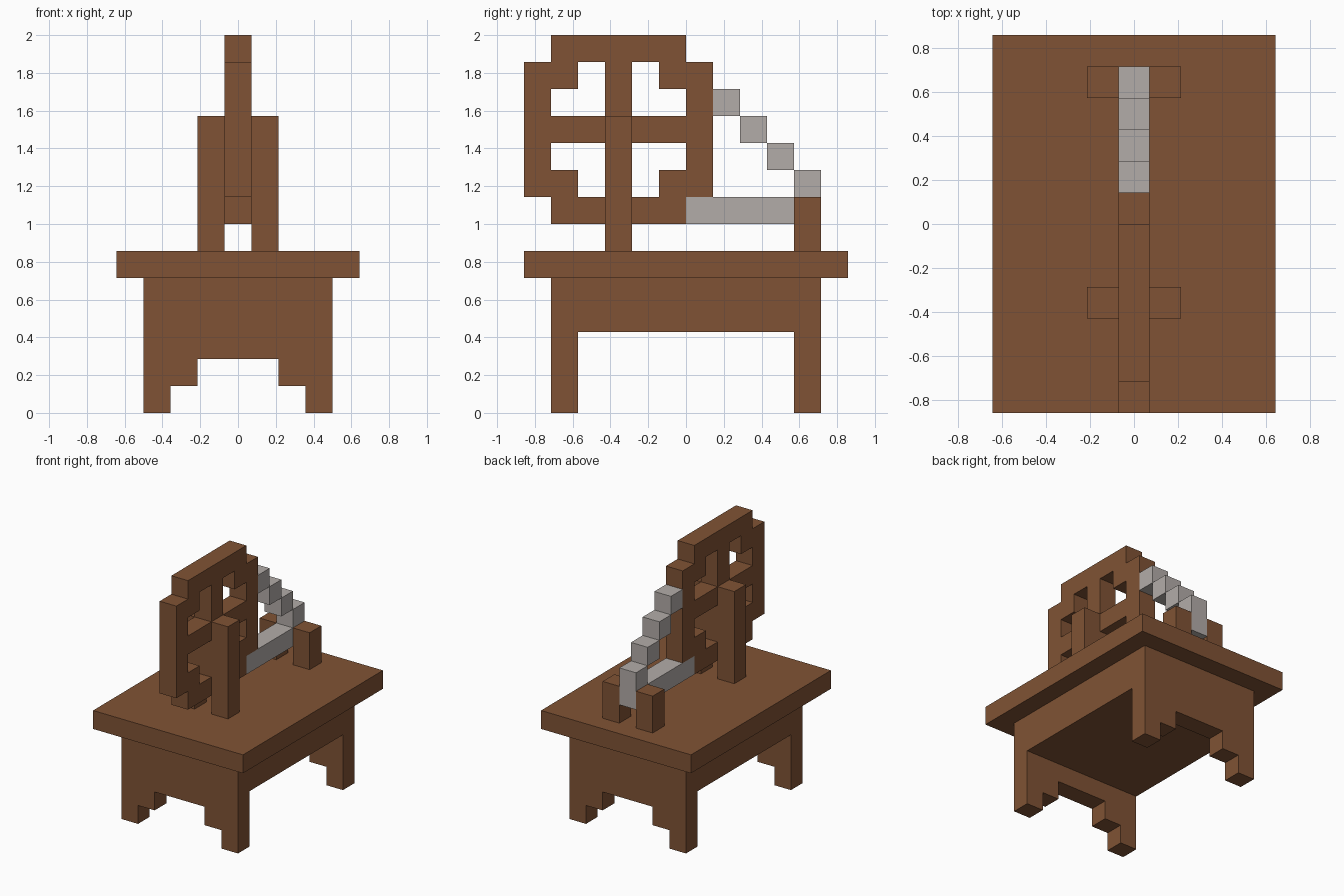
import bpy
import bmesh
from mathutils import Vector

U = 1 / 7  # one block

if "Cube" in bpy.data.objects:
    bpy.data.objects.remove(bpy.data.objects["Cube"])


def material(name, rgb):
    mat = bpy.data.materials.new(name)
    mat.use_nodes = True
    mat.diffuse_color = (*rgb, 1)
    mat.node_tree.nodes["Principled BSDF"].inputs["Base Color"].default_value = (*rgb, 1)
    return mat


wood = material("brown wood", (0.216, 0.086, 0.035))
wool = material("pale grey wool", (0.45, 0.415, 0.395))


def add_object(name, bm, mat):
    bmesh.ops.recalc_face_normals(bm, faces=bm.faces)
    mesh = bpy.data.meshes.new(name)
    bm.to_mesh(mesh)
    bm.free()
    mesh.materials.append(mat)
    obj = bpy.data.objects.new(name, mesh)
    bpy.context.collection.objects.link(obj)
    return obj


def box(name, x, y, z, mat):
    """Box from (low, high) ranges given in blocks."""
    bm = bmesh.new()
    bmesh.ops.create_cube(bm, size=1)
    for v in bm.verts:
        v.co = [U * (r[0] if c < 0 else r[1]) for c, r in zip(v.co, (x, y, z))]
    return add_object(name, bm, mat)


def fretwork(name, rows, origin, along, depth, mat):
    """One-block-thick panel cut to a pattern; rows run from top to bottom."""
    origin, along, depth = Vector(origin), Vector(along), Vector(depth)
    up = Vector((0, 0, 1))
    bm = bmesh.new()
    for k, row in enumerate(reversed(rows)):
        for i, mark in enumerate(row):
            if mark == "#":
                p = origin + along * i + up * k
                corners = (p, p + along, p + along + up, p + up)
                bm.faces.new([bm.verts.new(c * U) for c in corners])
    bmesh.ops.remove_doubles(bm, verts=bm.verts, dist=0.001)
    result = bmesh.ops.extrude_face_region(bm, geom=bm.faces[:], use_keep_orig=True)
    moved = [g for g in result["geom"] if isinstance(g, bmesh.types.BMVert)]
    bmesh.ops.translate(bm, verts=moved, vec=depth * U)
    bmesh.ops.recalc_face_normals(bm, faces=bm.faces)
    bmesh.ops.dissolve_limit(bm, angle_limit=0.01, verts=bm.verts, edges=bm.edges)
    return add_object(name, bm, mat)


# Table
box("table_top", (-4.5, 4.5), (-6, 6), (5, 6), wood)
box("table_body", (-3.5, 3.5), (-5, 5), (3, 5), wood)
legs = ("#######",
        "##...##",
        "#.....#")
for name, y in (("front_legs", -5), ("back_legs", 4)):
    fretwork(name, legs, (-3.5, y, 0), (1, 0, 0), (0, 1, 0), wood)

# Spoked wheel
wheel = (".#####.",
         "##.#.##",
         "#..#..#",
         "#######",
         "#..#..#",
         "##.#.##",
         ".#####.")
fretwork("wheel", wheel, (-0.5, -6, 7), (0, 1, 0), (1, 0, 0), wood)

# Paired posts beside the wheel and the spindle end
for side, x in (("left", (0.5, 1.5)), ("right", (-1.5, -0.5))):
    box(side + "_wheel_post", x, (-3, -2), (6, 11), wood)
    box(side + "_spindle_post", x, (4, 5), (6, 8), wood)

# Wool: level strand, spindle bundle and the strand stepping up to the wheel
mid = (-0.5, 0.5)
box("lower_strand", mid, (0, 4), (7, 8), wool)
box("spindle_bundle", mid, (4, 5), (7, 9), wool)
for i in range(3):
    box(f"upper_strand_{i + 1}", mid, (3 - i, 4 - i), (9 + i, 10 + i), wool)
